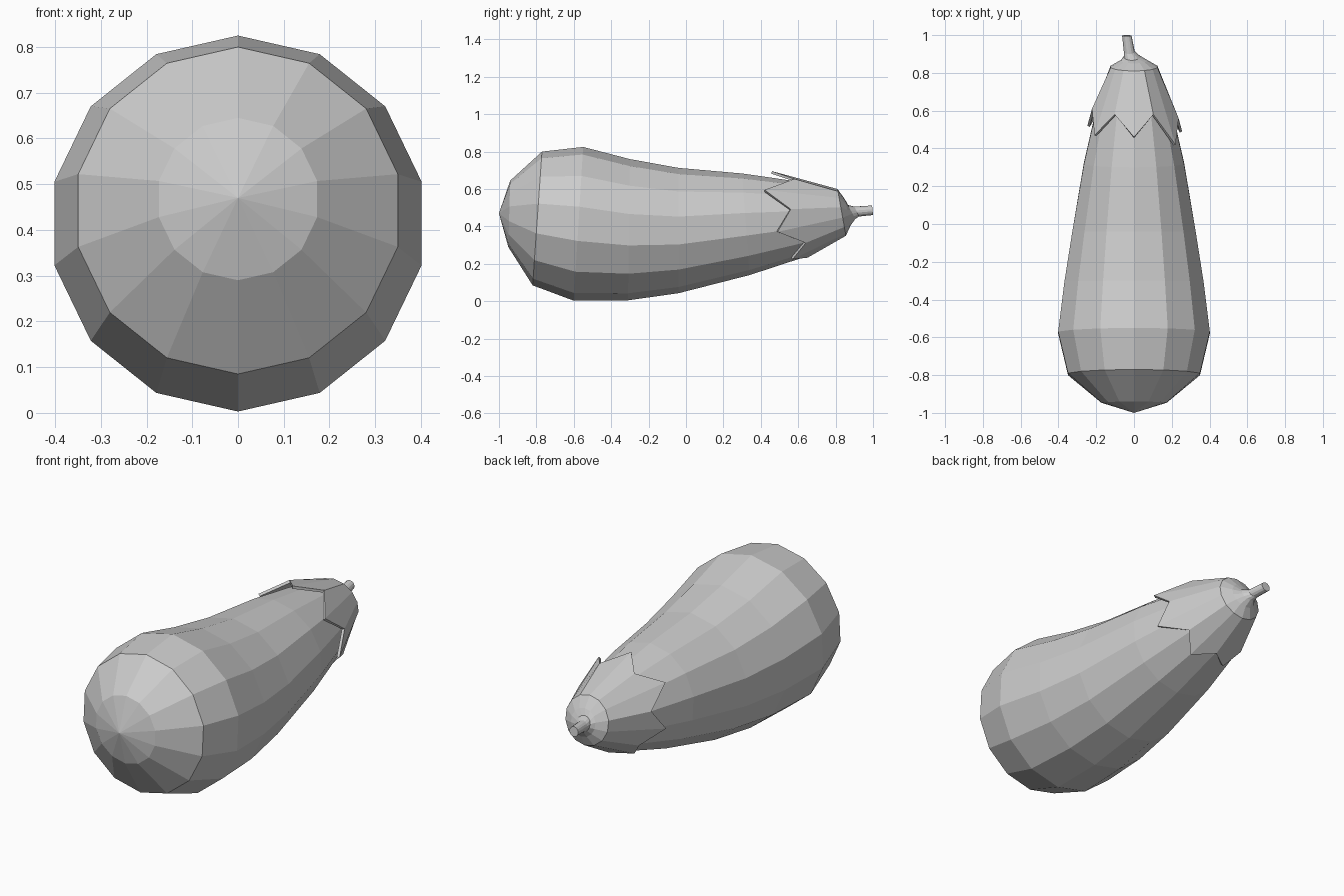
import bpy, bmesh, math
from mathutils import Vector

if "Cube" in bpy.data.objects:
    bpy.data.objects.remove(bpy.data.objects["Cube"])

SIDES = 14
GREY = (0.6, 0.6, 0.6, 1)
mat = bpy.data.materials.new("plain grey")
mat.use_nodes = True
mat.diffuse_color = GREY
mat.node_tree.nodes["Principled BSDF"].inputs["Base Color"].default_value = GREY


def tilted_ring(top, bottom, x=0):
    """Circle spanning a top and a bottom (y, z) point."""
    t, b = Vector((x, *top)), Vector((x, *bottom))
    mid, up = (t + b) / 2, (t - b) / 2
    side = Vector((up.length, 0, 0))
    angles = [math.tau * i / SIDES for i in range(SIDES)]
    return [mid + up * math.cos(a) + side * math.sin(a) for a in angles]


def loft(name, rings, start=None, cap_end=False):
    """Bridge rings from front to back, with an optional front tip and back cap."""
    bm = bmesh.new()
    loops = [[bm.verts.new(p) for p in ring] for ring in rings]
    for a, b in zip(loops, loops[1:]):
        for i in range(SIDES):
            j = (i + 1) % SIDES
            bm.faces.new((a[i], a[j], b[j], b[i]))
    if start:
        tip = bm.verts.new(start)
        for i in range(SIDES):
            bm.faces.new((tip, loops[0][(i + 1) % SIDES], loops[0][i]))
    if cap_end:
        bm.faces.new(loops[-1])
    bmesh.ops.recalc_face_normals(bm, faces=bm.faces)
    mesh = bpy.data.meshes.new(name)
    bm.to_mesh(mesh)
    bm.free()
    mesh.materials.append(mat)
    obj = bpy.data.objects.new(name, mesh)
    bpy.context.collection.objects.link(obj)
    return obj


# Fruit: heavy rounded front, slimming and bending toward the stalk
fruit_profile = [
    ((-0.94, 0.645), (-0.95, 0.29)),
    ((-0.77, 0.80), (-0.82, 0.085)),
    ((-0.55, 0.825), (-0.60, 0.003)),
    ((-0.30, 0.76), (-0.31, 0.005)),
    ((-0.04, 0.713), (-0.04, 0.043)),
    ((0.30, 0.683), (0.34, 0.14)),
    ((0.60, 0.64), (0.63, 0.235)),
    ((0.80, 0.585), (0.84, 0.365)),
]
loft("fruit", [tilted_ring(t, b) for t, b in fruit_profile],
     start=(0, -1, 0.47), cap_end=True)

# Leafy cap: seven pointed teeth alternating with valleys
shoulder = tilted_ring((0.81, 0.60), (0.855, 0.35))
tip_y = [0.46, 0.42, 0.49, 0.57, 0.58, 0.52, 0.47]
valley_y = [0.58, 0.56, 0.64, 0.65, 0.64, 0.61, 0.58]
teeth = []
for i in range(SIDES):
    y = (valley_y if i % 2 else tip_y)[i // 2]
    a = math.tau * i / SIDES
    r = 0.217 + (0.65 - y) * 0.28
    z = 0.45 - (0.65 - y) * 0.13
    teeth.append(Vector((r * math.sin(a), y, z + r * math.cos(a))))
cap = loft("leafy_cap", [teeth, shoulder])
solid = cap.modifiers.new("thickness", "SOLIDIFY")
solid.thickness = 0.014
solid.offset = -1

# Stalk: flared collar narrowing to a short crooked stem
loft("stalk", [
    shoulder,
    tilted_ring((0.85, 0.545), (0.88, 0.405)),
    tilted_ring((0.866, 0.515), (0.905, 0.44), -0.012),
    tilted_ring((0.90, 0.506), (0.925, 0.453), -0.025),
    tilted_ring((0.995, 0.512), (1.0, 0.461), -0.038),
], cap_end=True)
